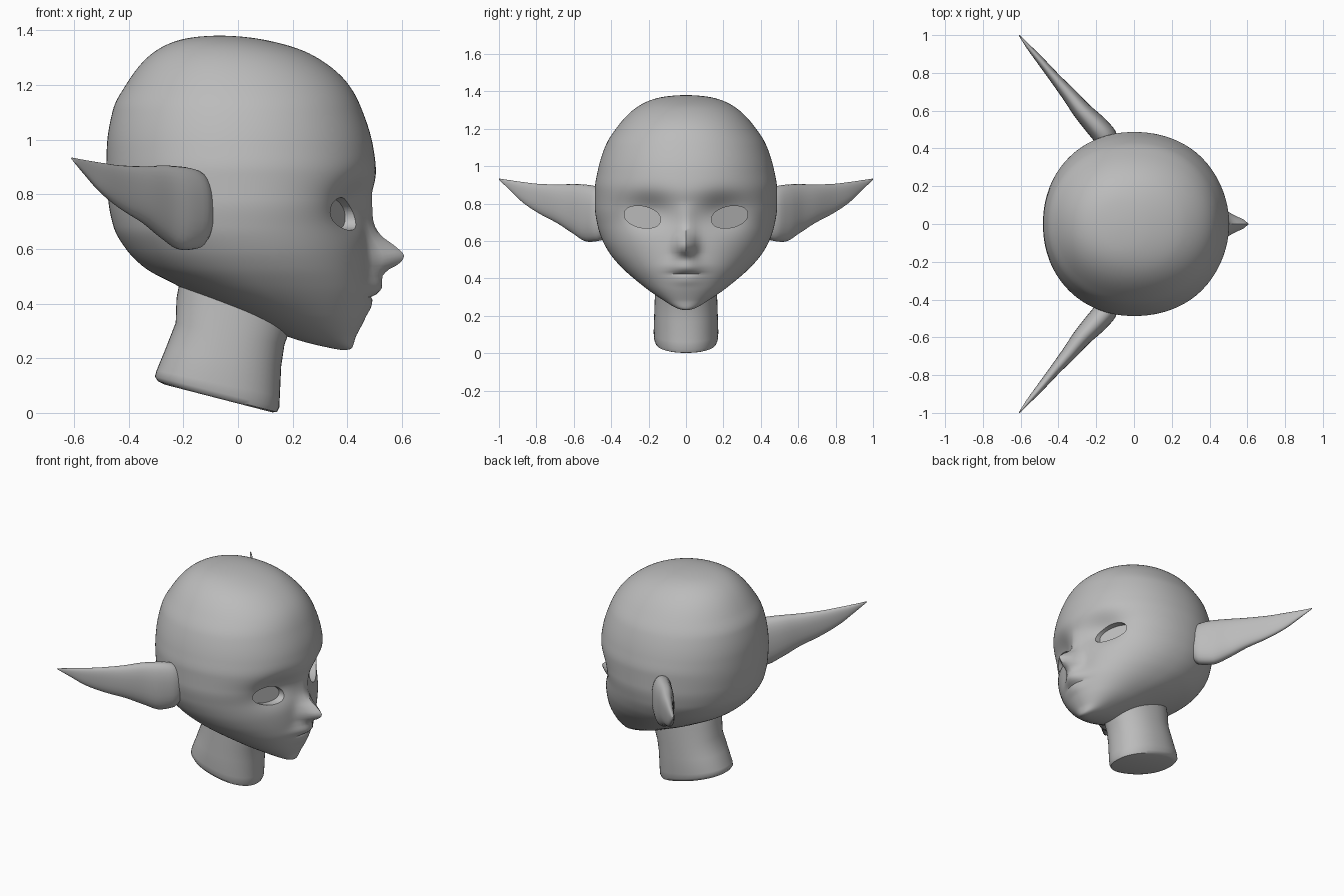
import bpy, bmesh, math

if "Cube" in bpy.data.objects:
    bpy.data.objects.remove(bpy.data.objects["Cube"])

skin = bpy.data.materials.new("plain grey")
skin.diffuse_color = (0.5, 0.5, 0.5, 1)
skin.use_nodes = True
skin.node_tree.nodes["Principled BSDF"].inputs["Base Color"].default_value = skin.diffuse_color


def build(name, rings):
    """Skin closed rings of points into a capped, outward-facing solid."""
    bm = bmesh.new()
    loops = [[bm.verts.new(p) for p in r] for r in rings]
    for a, b in zip(loops, loops[1:]):
        n = len(a)
        for i in range(n):
            bm.faces.new((a[i], a[(i + 1) % n], b[(i + 1) % n], b[i]))
    bm.faces.new(loops[0][::-1])
    bm.faces.new(loops[-1])
    bmesh.ops.recalc_face_normals(bm, faces=bm.faces)
    me = bpy.data.meshes.new(name)
    bm.to_mesh(me)
    bm.free()
    ob = bpy.data.objects.new(name, me)
    bpy.context.collection.objects.link(ob)
    me.materials.append(skin)
    return ob


def smooth(ob, deg=40):
    bpy.ops.object.select_all(action='DESELECT')
    ob.select_set(True)
    bpy.context.view_layer.objects.active = ob
    bpy.ops.object.shade_smooth_by_angle(angle=math.radians(deg))


def curve(keys, vals, t):
    """Monotone cubic interpolation."""
    if t <= keys[0]:
        return vals[0]
    if t >= keys[-1]:
        return vals[-1]
    s = [(vals[i + 1] - vals[i]) / (keys[i + 1] - keys[i]) for i in range(len(keys) - 1)]

    def tangent(i):
        if i == 0 or i == len(keys) - 1:
            return s[min(i, len(s) - 1)]
        p, q = s[i - 1], s[i]
        return 2 * p * q / (p + q) if p * q > 0 else 0
    i = max(k for k in range(len(s)) if keys[k] <= t)
    h = keys[i + 1] - keys[i]
    u = (t - keys[i]) / h
    return ((2*u**3 - 3*u*u + 1) * vals[i] + (u**3 - 2*u*u + u) * h * tangent(i)
            + (3*u*u - 2*u**3) * vals[i + 1] + (u**3 - u*u) * h * tangent(i + 1))


def power(v, e):
    return math.copysign(abs(v) ** e, v)


# Head profile: z, back x, face x, half width, x of the widest point
PROFILE = [
    (.23, .39, .39, 0, .39), (.236, .345, .415, .035, .385), (.276, .19, .43, .11, .33),
    (.36, 0, .462, .23, .22), (.47, -.23, .482, .355, .09), (.53, -.34, .48, .405, .05),
    (.60, -.41, .477, .445, .02), (.68, -.455, .475, .472, 0), (.78, -.475, .488, .487, 0),
    (.88, -.482, .505, .487, 0), (.97, -.48, .495, .473, 0), (1.11, -.457, .453, .43, 0),
    (1.2, -.41, .405, .375, -.01), (1.31, -.32, .27, .27, -.03),
    (1.365, -.21, .095, .15, -.06), (1.38, -.07, -.07, 0, -.07)]
# Nose, lips and chin: z, forward bump
BUMP_Z = [.28, .35, .39, .412, .421, .435, .46, .495, .52, .547, .575, .61, .65, .69, .76, .81]
BUMP = [0, .008, .018, .017, .008, .028, .045, .046, .065, .112, .13, .098, .048, .025, .01, 0]

Z0, Z1 = .23, 1.38


def to_t(z):
    return math.acos(max(-1, min(1, 1 - 2 * (z - Z0) / (Z1 - Z0)))) / math.pi


keys = [to_t(p[0]) for p in PROFILE]
cols = list(zip(*PROFILE))
LEVELS, SEGS = 130, 128
rings = []
for k in range(1, LEVELS):
    t = k / LEVELS
    z = Z0 + (Z1 - Z0) * (1 - math.cos(math.pi * t)) / 2
    xb, xf, w, xm = (curve(keys, c, t) for c in cols[1:])
    bump = curve(BUMP_Z, BUMP, z)
    spread = .05 if z > .53 else .05 + .03 * min(1, (.53 - z) / .06)
    ring = []
    for i in range(SEGS):
        a = 2 * math.pi * i / SEGS
        c, s = math.cos(a), math.sin(a)
        e = 2 / 2.1
        x = xm + power(c, e) * ((xf - xm) if c > 0 else (xm - xb))
        y = w * power(s, e)
        if c > 0:
            # eye sockets, then nose and mouth
            d = .055 * math.exp(-((abs(y) - .21) / .13) ** 2 - ((z - .76) / .09) ** 2)
            x += bump * math.exp(-(y / spread) ** 2) - .95 * d
            y -= math.copysign(.3 * d, y)
        ring.append((x, y, z))
    rings.append(ring)
head = build("head", rings)

# Almond eye openings cut as shallow recesses
for side in (1, -1):
    outline = []
    for i in range(40):
        a = 2 * math.pi * i / 40
        c, s = math.cos(a), math.sin(a)
        y = .233 + .097 * c
        z = .728 + .058 * power(s, .9) + .014 * c
        outline.append((.42 - .5 * (y - .14) - .03, side * y, z))
    cutter = build("eye_cutter", [outline, [(x + .3, y, z) for x, y, z in outline]])
    mod = head.modifiers.new("eye", 'BOOLEAN')
    mod.operation, mod.solver, mod.object = 'DIFFERENCE', 'EXACT', cutter
    bpy.context.view_layer.objects.active = head
    bpy.ops.object.modifier_apply(modifier=mod.name)
    bpy.data.objects.remove(cutter)
smooth(head)

# Long pointed ears: y, x, lower z, upper z, half thickness
EAR = [(.40, -.12, .66, .84, .05), (.46, -.15, .602, .885, .062), (.52, -.20, .595, .90, .06),
       (.60, -.275, .64, .905, .05), (.68, -.34, .692, .902, .04), (.78, -.425, .745, .905, .028),
       (.87, -.50, .805, .915, .02), (.94, -.56, .872, .925, .012), (1.0, -.608, .928, .934, .003)]
ear_cols = list(zip(*EAR))
for side, name in ((1, "left_ear"), (-1, "right_ear")):
    rings = []
    for k in range(33):
        y = .40 + .60 * k / 32
        x, lo, hi, th = (curve(ear_cols[0], c, y) for c in ear_cols[1:])
        ring = []
        for i in range(28):
            a = 2 * math.pi * i / 28
            n = th * power(math.cos(a), .85)
            ring.append((x + .8 * n, side * min(1, y + .6 * n),
                         (lo + hi) / 2 + (hi - lo) / 2 * power(math.sin(a), .85)))
        rings.append(ring)
    smooth(build(name, rings), 60)

# Tilted neck: back x, back z, front x, front z, half width
NECK = [(-.27, .104, .125, .002, .15), (-.292, .115, .142, .003, .163),
        (-.304, .133, .151, .02, .17), (-.298, .155, .153, .06, .173),
        (-.265, .235, .158, .17, .17), (-.228, .33, .17, .25, .167),
        (-.225, .42, .20, .33, .165), (-.20, .55, .25, .45, .16)]
rings = []
for xb, zb, xf, zf, w in NECK:
    ring = []
    for i in range(48):
        a = 2 * math.pi * i / 48
        u = (1 + power(math.cos(a), .9)) / 2
        ring.append((xb + (xf - xb) * u, w * power(math.sin(a), .9), zb + (zf - zb) * u))
    rings.append(ring)
smooth(build("neck", rings), 50)
